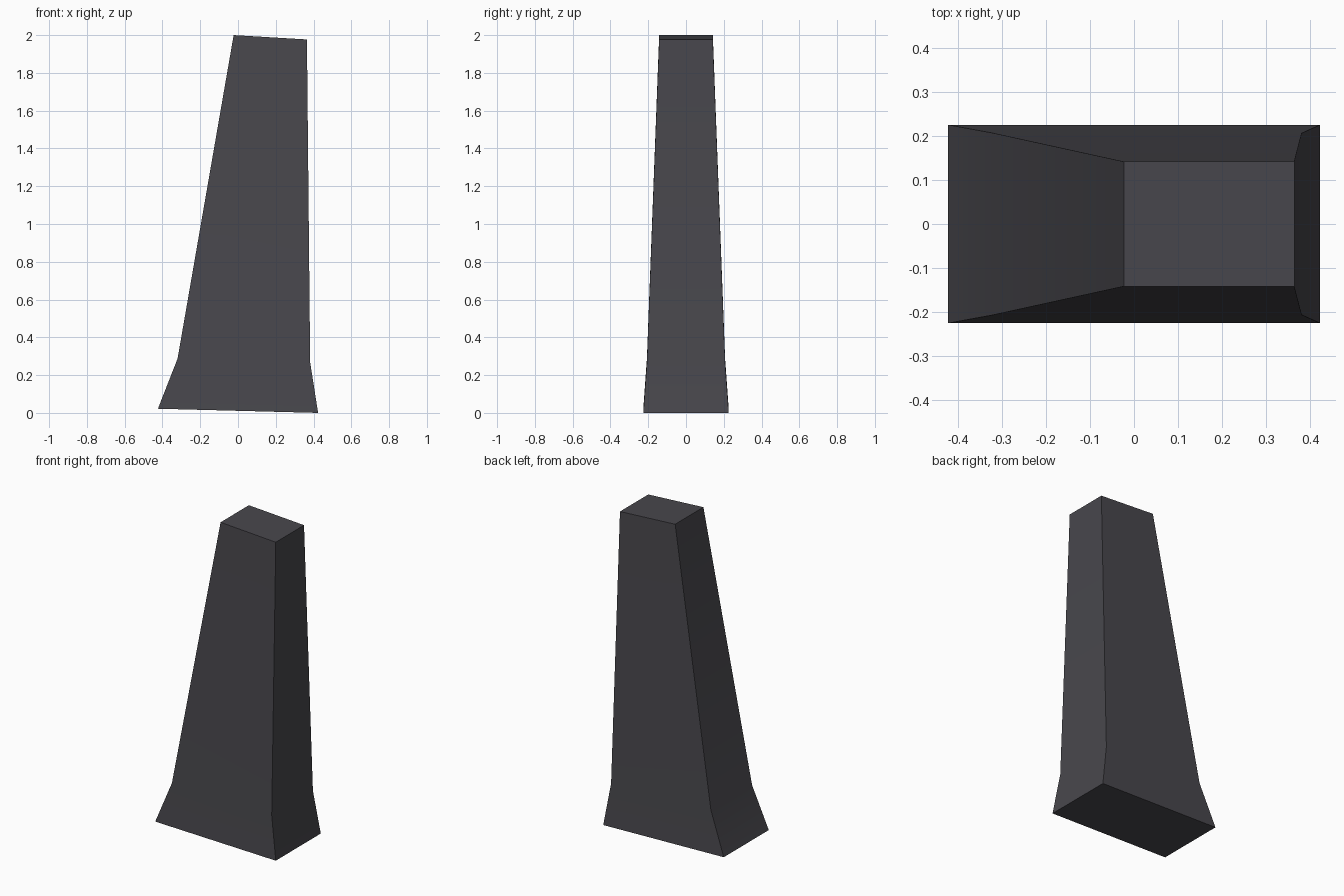
import bpy, bmesh, math

cube = bpy.data.objects.get("Cube")
if cube:
    bpy.data.objects.remove(cube, do_unlink=True)

# Dark grey material
color = (0.065, 0.063, 0.073, 1.0)
mat = bpy.data.materials.new("dark_grey")
mat.use_nodes = True
mat.diffuse_color = color
bsdf = next(n for n in mat.node_tree.nodes if n.type == "BSDF_PRINCIPLED")
bsdf.inputs["Base Color"].default_value = color

# Tilted cross-sections: (left x, left z, right x, right z, half depth)
sections = [
    (-0.424, 0.022, 0.424, 0.0, 0.226),    # flared foot
    (-0.320, 0.287, 0.382, 0.268, 0.207),  # top of the flare
    (-0.023, 2.0, 0.365, 1.977, 0.142),    # top
]

# Tapered pillar lofted through the sections
bm = bmesh.new()
rings = []
for x0, z0, x1, z1, d in sections:
    corners = [(x0, -d, z0), (x1, -d, z1), (x1, d, z1), (x0, d, z0)]
    rings.append([bm.verts.new(c) for c in corners])
for low, high in zip(rings, rings[1:]):
    for i in range(4):
        j = (i + 1) % 4
        bm.faces.new((low[i], low[j], high[j], high[i]))
bm.faces.new(rings[0][::-1])
bm.faces.new(rings[-1])
bmesh.ops.recalc_face_normals(bm, faces=bm.faces)

mesh = bpy.data.meshes.new("tapered_pillar")
bm.to_mesh(mesh)
bm.free()
mesh.materials.append(mat)
pillar = bpy.data.objects.new("tapered_pillar", mesh)
bpy.context.collection.objects.link(pillar)

# Soft flare, sharp corners
bpy.context.view_layer.objects.active = pillar
pillar.select_set(True)
bpy.ops.object.shade_smooth_by_angle(angle=math.radians(30))
